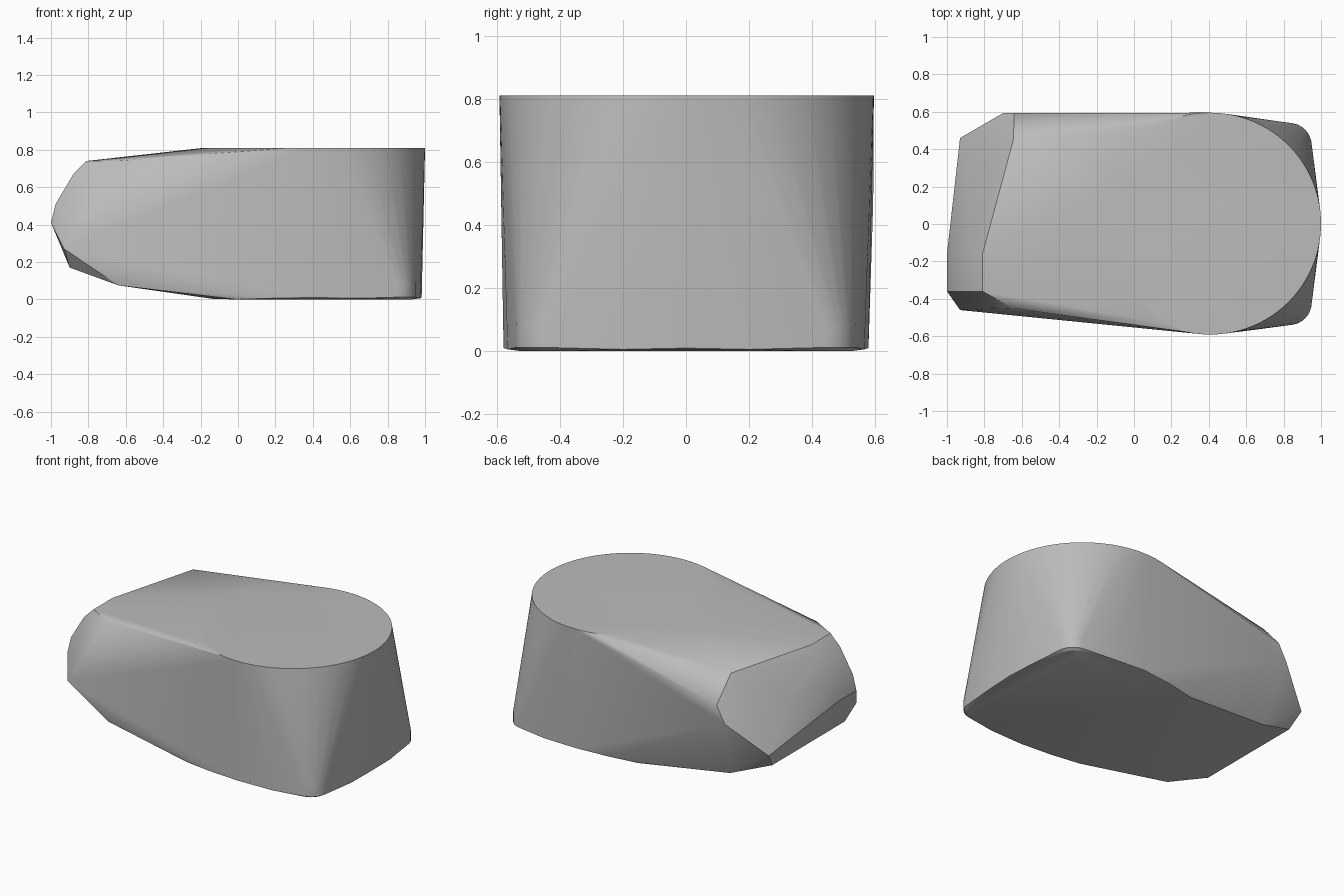
import bpy, bmesh, math

cube = bpy.data.objects.get("Cube")
if cube:
    bpy.data.objects.remove(cube, do_unlink=True)

grey = bpy.data.materials.new("plain_grey")
grey.use_nodes = True
colour = (0.5, 0.5, 0.5, 1)
grey.diffuse_color = colour
grey.node_tree.nodes["Principled BSDF"].inputs["Base Color"].default_value = colour


def arc(cx, cy, r, z, start, end, steps):
    """Points along a horizontal arc, angles in degrees."""
    angles = [math.radians(start + (end - start) * i / steps) for i in range(steps + 1)]
    return [(cx + r * math.cos(a), cy + r * math.sin(a), z) for a in angles]


def both_sides(points):
    return [(x, s * y, z) for x, y, z in points for s in (1, -1)]


# Round top
points = arc(0.407, 0.002, 0.593, 0.81, 0, 357.5, 143)

# Rounded lower corners of the wide end
for r, z in ((0.1, 0), (0.12, 0.012), (0.12, 0.08)):
    points += both_sides(arc(0.83, 0.42, r, z, 0, 90, 8))

# Slightly bowed lower rim
points += [(0.982, 0, 0.01)]
points += both_sides([(0.975, 0.2, 0.006), (0.4, 0.578, 0.01),
                      (0.65, 0.565, 0.006), (0.18, 0.556, 0.006)])

# Underside rising towards the narrow end
points += both_sides([(-0.01, 0.52, 0), (-0.13, 0.35, 0.002), (-0.64, 0.45, 0.075),
                      (-0.9, 0.38, 0.17), (-0.93, 0.46, 0.27)])

# Nose profile, swept across its flat stretch
for x, z in ((-0.81, 0.74), (-0.88, 0.67), (-0.975, 0.51), (-1, 0.41)):
    points += [(x, -0.36, z), (x, -0.16, z)]

# Upper shoulders and the bevelled back corner
points += both_sides([(-0.645, 0.45, 0.74)])
points += [(-0.64, 0.593, 0.58), (-0.7, 0.593, 0.47), (-0.89, 0.16, 0.54)]

# Skin the block
bm = bmesh.new()
for p in points:
    bm.verts.new(p)
bmesh.ops.remove_doubles(bm, verts=bm.verts, dist=0.0005)
hull = bmesh.ops.convex_hull(bm, input=bm.verts)
loose = {v for v in hull["geom_interior"] + hull["geom_unused"]
         if isinstance(v, bmesh.types.BMVert)}
bmesh.ops.delete(bm, geom=list(loose), context='VERTS')
bmesh.ops.dissolve_limit(bm, angle_limit=math.radians(0.3), verts=bm.verts, edges=bm.edges)
bmesh.ops.recalc_face_normals(bm, faces=bm.faces)
mesh = bpy.data.meshes.new("rounded_block")
bm.to_mesh(mesh)
bm.free()
mesh.materials.append(grey)

block = bpy.data.objects.new("rounded_block", mesh)
bpy.context.collection.objects.link(block)
bpy.context.view_layer.objects.active = block
block.select_set(True)
bpy.ops.object.shade_smooth_by_angle(angle=math.radians(30))
